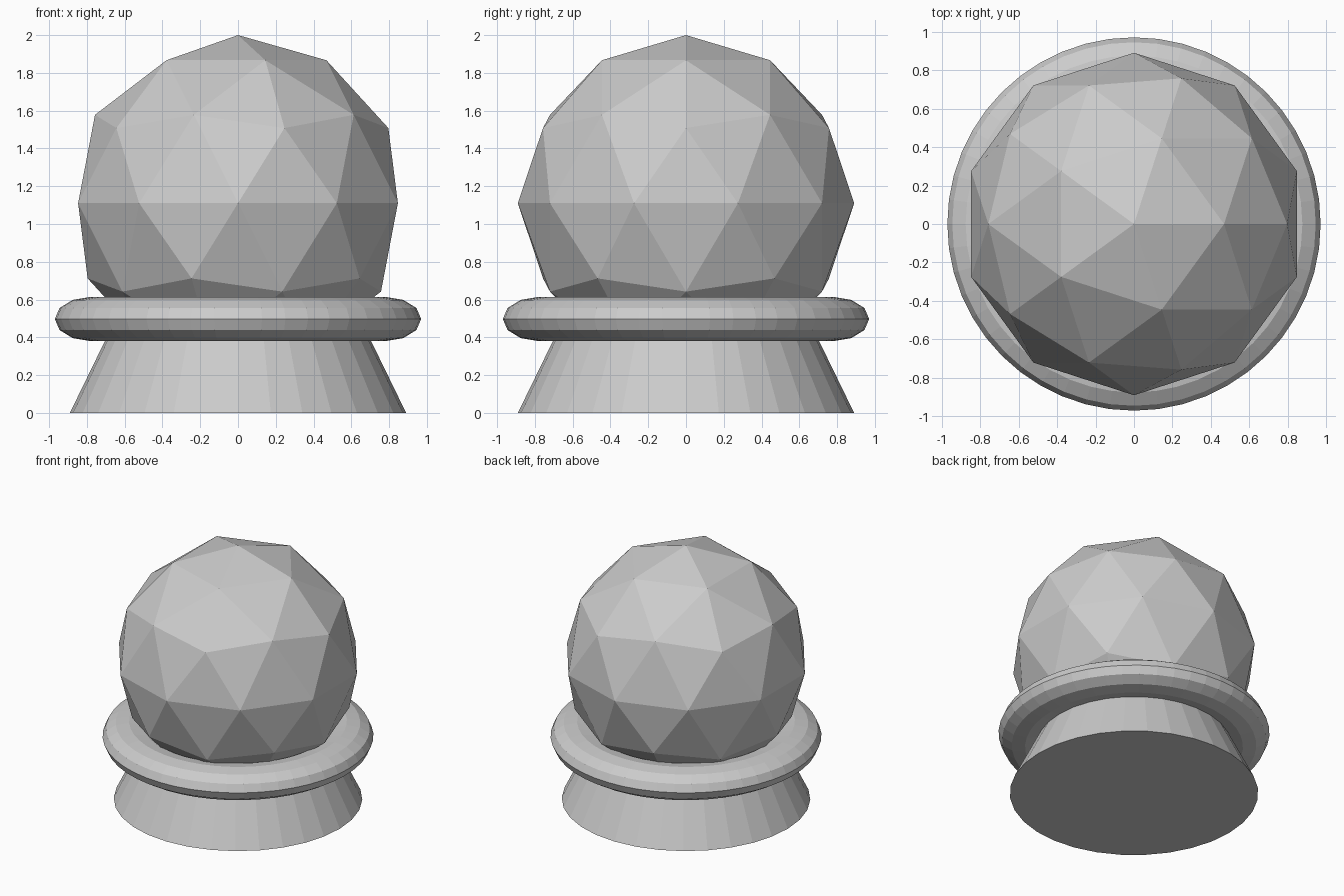
import bpy

if "Cube" in bpy.data.objects:
    bpy.data.objects.remove(bpy.data.objects["Cube"])

# Flared base
R1, SLOPE, H = 0.89, 0.487, 0.5
bpy.ops.mesh.primitive_cone_add(vertices=32, radius1=R1, radius2=R1 - SLOPE * H,
                                depth=H, location=(0, 0, H / 2))
bpy.context.object.name = "flared_base"

# Flattened collar ring
bpy.ops.mesh.primitive_torus_add(major_segments=48, minor_segments=12,
                                 major_radius=0.78, minor_radius=0.19,
                                 location=(0, 0, 0.497))
collar = bpy.context.object
collar.name = "collar_ring"
collar.scale.z = 0.117 / 0.19

# Faceted ball
bpy.ops.mesh.primitive_ico_sphere_add(subdivisions=2, radius=0.89, location=(0, 0, 1.11))
bpy.context.object.name = "faceted_ball"
